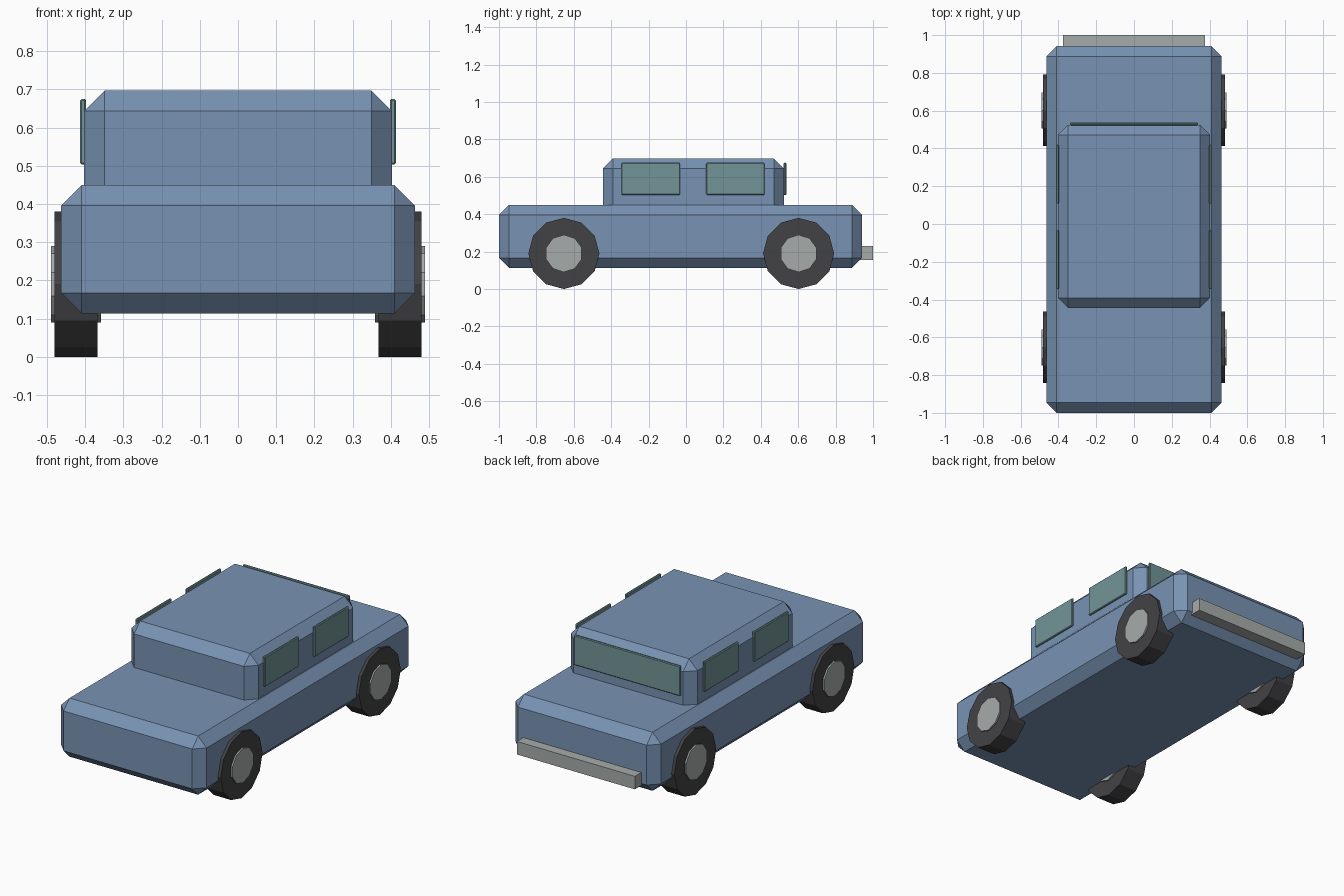
import bpy
import bmesh
from math import pi
from mathutils import Matrix, Vector

default = bpy.data.objects.get("Cube")
if default:
    bpy.data.objects.remove(default, do_unlink=True)


def material(name, rgb):
    mat = bpy.data.materials.new(name)
    mat.use_nodes = True
    color = (*rgb, 1)
    mat.diffuse_color = color
    mat.node_tree.nodes["Principled BSDF"].inputs["Base Color"].default_value = color
    return mat


paint = material("blue paint", (0.19, 0.29, 0.45))
glass = material("teal glass", (0.17, 0.30, 0.31))
rubber = material("dark rubber", (0.055, 0.055, 0.06))
metal = material("grey metal", (0.38, 0.41, 0.40))


def add_object(name, bm, mat):
    mesh = bpy.data.meshes.new(name)
    bm.to_mesh(mesh)
    bm.free()
    mesh.materials.append(mat)
    obj = bpy.data.objects.new(name, mesh)
    bpy.context.collection.objects.link(obj)
    return obj


def box(name, low, high, mat, chamfer=0):
    """Box between two corners, with flat chamfered edges."""
    low, high = Vector(low), Vector(high)
    bm = bmesh.new()
    bmesh.ops.create_cube(bm, size=1)
    bmesh.ops.scale(bm, vec=high - low, verts=bm.verts)
    if chamfer:
        bmesh.ops.bevel(bm, geom=bm.edges[:], offset=chamfer, segments=1,
                        affect='EDGES')
    bmesh.ops.translate(bm, vec=(low + high) / 2, verts=bm.verts)
    return add_object(name, bm, mat)


def disc(name, center, radius, width, sides, mat):
    """Cylinder along x with a vertex at the top."""
    bm = bmesh.new()
    bmesh.ops.create_cone(bm, cap_ends=True, segments=sides, radius1=radius,
                          radius2=radius, depth=width)
    bmesh.ops.rotate(bm, verts=bm.verts, matrix=Matrix.Rotation(pi / 2, 3, 'Y'))
    top = max(bm.verts, key=lambda v: v.co.z).co.z
    if top < radius * 0.999:
        bmesh.ops.rotate(bm, verts=bm.verts,
                         matrix=Matrix.Rotation(pi / sides, 3, 'X'))
    bmesh.ops.translate(bm, vec=center, verts=bm.verts)
    return add_object(name, bm, mat)


# Body, cabin and rear bumper
box("body", (-0.463, -1, 0.113), (0.463, 0.942, 0.45), paint, 0.054)
box("cabin", (-0.403, -0.445, 0.35), (0.403, 0.525, 0.697), paint, 0.054)
box("rear_bumper", (-0.375, 0.9, 0.155), (0.375, 1, 0.23), metal)

# Windows
box("rear_window", (-0.338, 0.522, 0.503), (0.338, 0.537, 0.675), glass, 0.004)
for side, sign in (("left", 1), ("right", -1)):
    for place, start, end in (("front", -0.345, -0.032), ("rear", 0.108, 0.42)):
        x_low, x_high = sorted((sign * 0.398, sign * 0.413))
        box(f"{place}_{side}_window", (x_low, start, 0.503),
            (x_high, end, 0.675), glass, 0.004)

# Wheels with hubs
for side, sign in (("left", 1), ("right", -1)):
    for place, y in (("front", -0.653), ("rear", 0.602)):
        center = (sign * 0.424, y, 0.19)
        disc(f"{place}_{side}_tire", center, 0.19, 0.113, 12, rubber)
        disc(f"{place}_{side}_hub", center, 0.1, 0.13, 10, metal)
